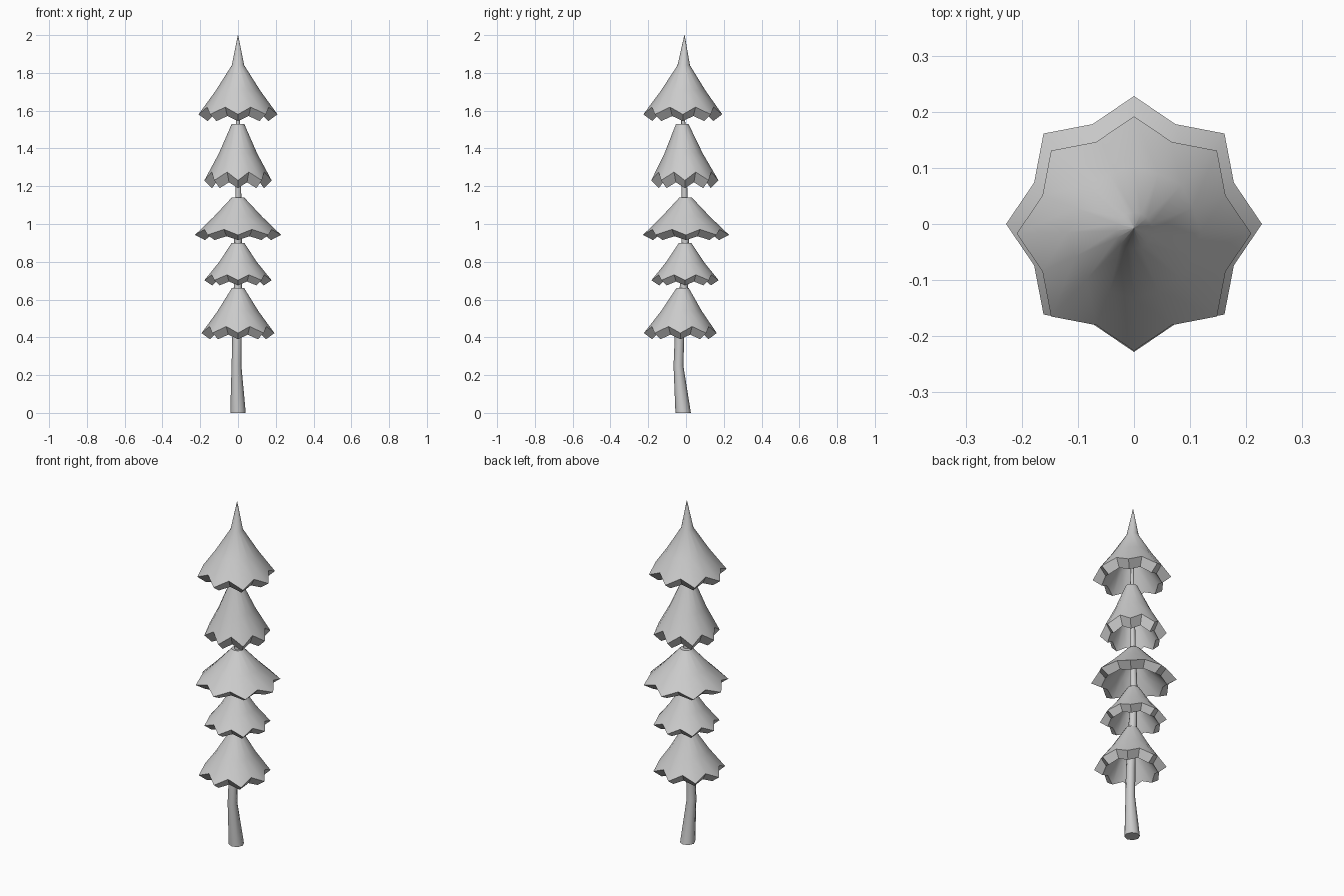
import bpy
import bmesh
from math import sin, cos, pi, radians

if "Cube" in bpy.data.objects:
    bpy.data.objects.remove(bpy.data.objects["Cube"], do_unlink=True)

grey = bpy.data.materials.new("light_grey")
grey.use_nodes = True
grey.diffuse_color = (0.6, 0.6, 0.6, 1)
grey.node_tree.nodes["Principled BSDF"].inputs["Base Color"].default_value = (0.6, 0.6, 0.6, 1)


def loft(name, rings, smooth_angle=35):
    """Skin a list of closed point rings and cap both ends."""
    bm = bmesh.new()
    loops = [[bm.verts.new(p) for p in ring] for ring in rings]
    for a, b in zip(loops, loops[1:]):
        n = len(a)
        for i in range(n):
            bm.faces.new((a[i], a[(i + 1) % n], b[(i + 1) % n], b[i]))
    bm.faces.new(loops[0])
    bm.faces.new(loops[-1])
    bmesh.ops.remove_doubles(bm, verts=bm.verts, dist=0.0001)
    bmesh.ops.recalc_face_normals(bm, faces=bm.faces)
    mesh = bpy.data.meshes.new(name)
    bm.to_mesh(mesh)
    bm.free()
    mesh.materials.append(grey)
    obj = bpy.data.objects.new(name, mesh)
    bpy.context.collection.objects.link(obj)
    bpy.ops.object.select_all(action="DESELECT")
    obj.select_set(True)
    bpy.context.view_layer.objects.active = obj
    bpy.ops.object.shade_smooth_by_angle(angle=radians(smooth_angle))
    return obj


def star_ring(y, z_tip, z_valley, r_tip, r_valley):
    """Eight-pointed ring whose points and notches differ in height."""
    pts = []
    for i in range(16):
        r, z = (r_valley, z_valley) if i % 2 else (r_tip, z_tip)
        pts.append((r * cos(i * pi / 8), y + r * sin(i * pi / 8), z))
    return pts


# Skirt profile: tip depth, notch depth, tip radius, notch radius (fractions)
OUTER = [(0.46, 0.44, 0.57, 0.54), (0.88, 0.75, 1.0, 0.845)]
INNER = [(1.0, 0.91, 0.77, 0.70), (0.62, 0.60, 0.42, 0.40), (0.25, 0.25, 0.14, 0.14)]


def skirt(name, radius, top, bottom, y_top, y_base, apex=None):
    height = top - bottom
    rings = [star_ring(y_top, top, top, 0.033, 0.033)]
    if apex:
        rings.insert(0, star_ring(y_top + 0.004, apex, apex, 0.001, 0.001))
    for tip, notch, rt, rn in OUTER + INNER:
        y = y_top + (y_base - y_top) * min(tip / 0.88, 1)
        rings.append(star_ring(y, top - tip * height, top - notch * height,
                               rt * radius, rn * radius))
    return loft(name, rings)


# Foliage skirts from the ground up
skirt("foliage_lowest", 0.193, 0.66, 0.39, -0.018, -0.03)
skirt("foliage_lower", 0.178, 0.90, 0.675, -0.005, -0.005)
skirt("foliage_middle", 0.228, 1.14, 0.915, -0.002, 0.0)
skirt("foliage_upper", 0.178, 1.53, 1.19, -0.02, -0.006)
skirt("foliage_top", 0.209, 1.84, 1.545, -0.012, -0.017, apex=2.0)

# Slightly crooked trunk: x, y, z, radius
TRUNK = [(0, -0.015, 0, 0.041), (-0.008, -0.04, 0.25, 0.026),
         (-0.005, -0.034, 0.42, 0.025), (0, -0.01, 0.68, 0.022),
         (0, -0.004, 0.92, 0.02), (0.002, -0.008, 1.18, 0.015),
         (0, -0.015, 1.54, 0.011), (0, -0.012, 1.75, 0.006)]
loft("trunk", [[(x + r * cos(i * pi / 4), y + r * sin(i * pi / 4), z) for i in range(8)]
               for x, y, z, r in TRUNK], 50)
